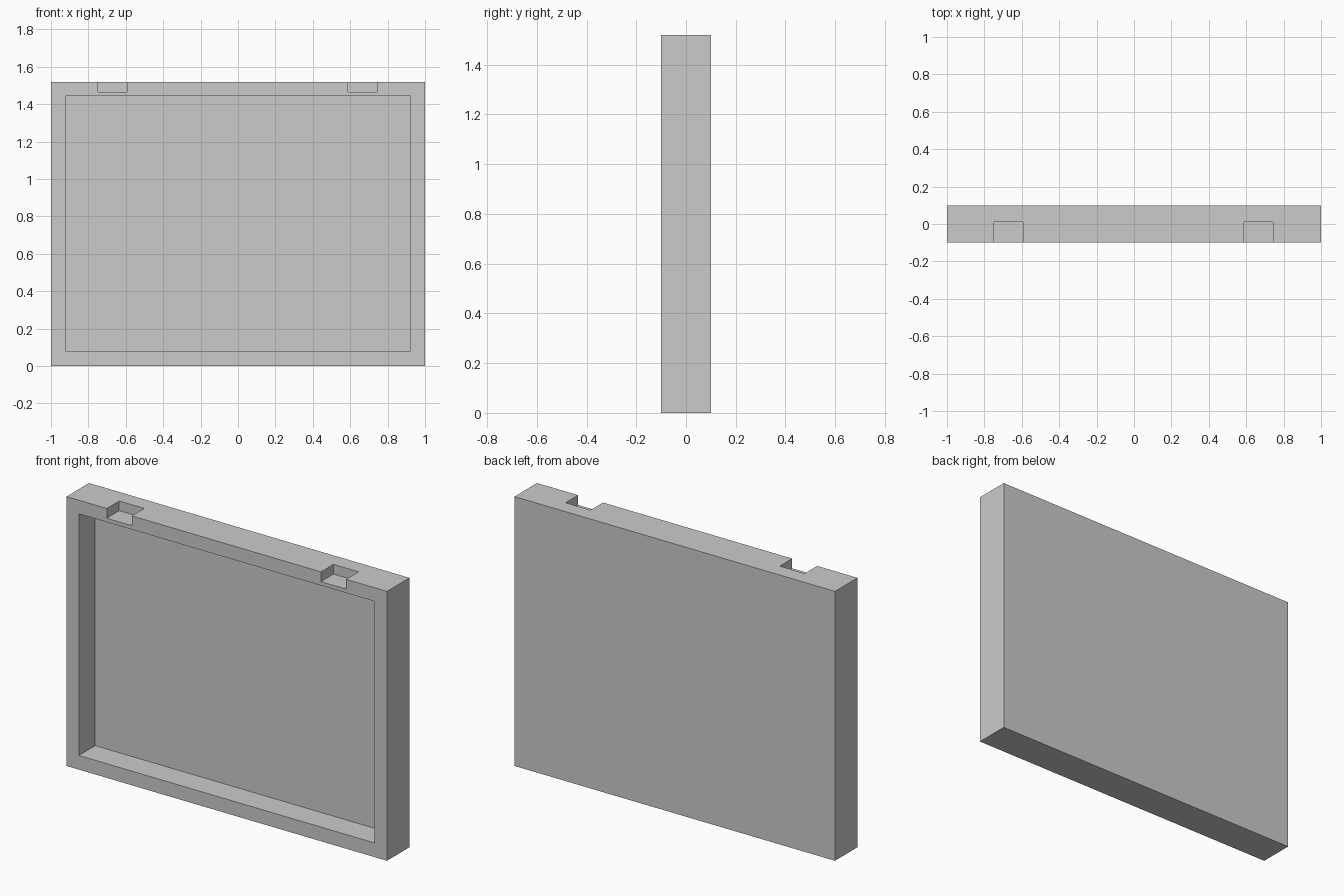
import bpy

if "Cube" in bpy.data.objects:
    bpy.data.objects.remove(bpy.data.objects["Cube"])


def box(name, x, y, z):
    """Box from (min, max) ranges on each axis."""
    bpy.ops.mesh.primitive_cube_add(size=1)
    ob = bpy.context.object
    ob.name = name
    ob.location = [(a + b) / 2 for a, b in (x, y, z)]
    ob.scale = [b - a for a, b in (x, y, z)]
    bpy.ops.object.transform_apply(location=True, rotation=False, scale=True)
    return ob


def cut(target, cutter):
    """Subtract a cutter, then remove it."""
    mod = target.modifiers.new("cut", "BOOLEAN")
    mod.operation = "DIFFERENCE"
    mod.solver = "EXACT"
    mod.object = cutter
    bpy.context.view_layer.objects.active = target
    bpy.ops.object.modifier_apply(modifier=mod.name)
    bpy.data.objects.remove(cutter)


# Main slab
panel = box("framed_panel", (-1, 1), (-0.1, 0.1), (0, 1.52))

# Shallow tray in the front face
cut(panel, box("tray_cutter", (-0.923, 0.921), (-0.2, 0.045), (0.08, 1.443)))

# Two notches in the top front edge
for x in (-0.671, 0.666):
    cut(panel, box("notch_cutter", (x - 0.078, x + 0.078), (-0.2, 0.011), (1.465, 1.6)))
